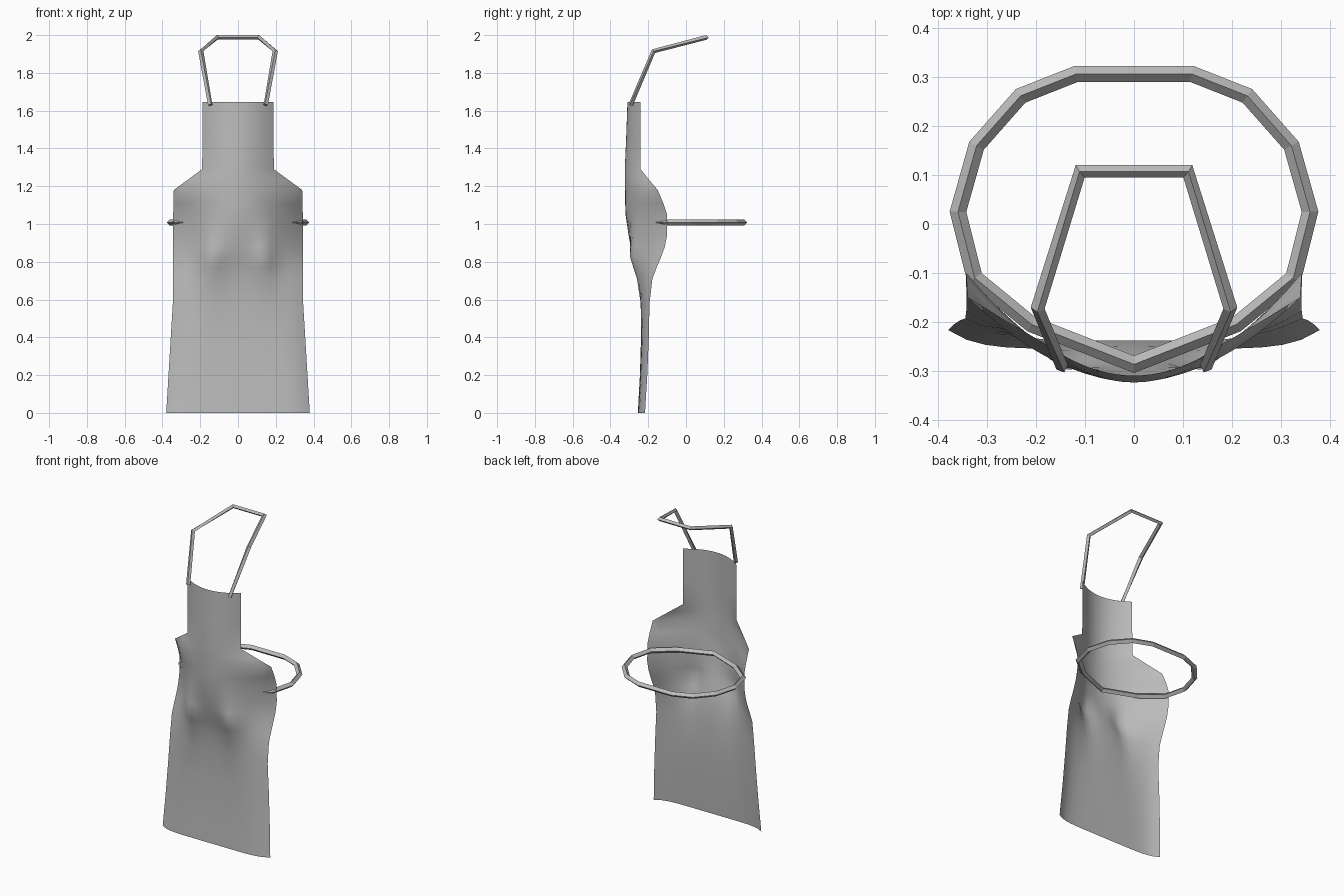
import bpy, bmesh, math
from mathutils import Vector

if "Cube" in bpy.data.objects:
    bpy.data.objects.remove(bpy.data.objects["Cube"])

cloth = bpy.data.materials.new("grey cloth")
cloth.diffuse_color = (0.5, 0.5, 0.5, 1)
cloth.use_nodes = True
cloth.node_tree.nodes["Principled BSDF"].inputs["Base Color"].default_value = cloth.diffuse_color


def finish(name, bm, smooth):
    bmesh.ops.recalc_face_normals(bm, faces=bm.faces)
    me = bpy.data.meshes.new(name)
    bm.to_mesh(me)
    bm.free()
    me.materials.append(cloth)
    ob = bpy.data.objects.new(name, me)
    bpy.context.collection.objects.link(ob)
    if smooth:
        bpy.context.view_layer.objects.active = ob
        ob.select_set(True)
        bpy.ops.object.shade_smooth_by_angle(angle=math.radians(50))
        ob.select_set(False)
    return ob


def strap(name, path, radius, closed):
    """Mitred four-sided strap with a ridge on top."""
    pts = [Vector(p) for p in path]
    n = len(pts)
    bm = bmesh.new()
    rings = []
    for i, p in enumerate(pts):
        a = pts[i - 1] if (i or closed) else None
        b = pts[(i + 1) % n] if (i < n - 1 or closed) else None
        d1 = (p - a).normalized() if a else (b - p).normalized()
        d2 = (b - p).normalized() if b else d1
        t = (d1 + d2).normalized()
        side = t.cross(Vector((0, 0, 1))).normalized()
        up = side.cross(t)
        miter = 1 / max(0.6, t.dot(d1))
        rings.append([bm.verts.new(p + o * radius) for o in
                      (side * miter, up, -side * miter, -up)])
    for i in range(n if closed else n - 1):
        r, s = rings[i], rings[(i + 1) % n]
        for k in range(4):
            bm.faces.new((r[k], r[(k + 1) % 4], s[(k + 1) % 4], s[k]))
    if not closed:
        bm.faces.new(rings[0])
        bm.faces.new(rings[-1])
    return finish(name, bm, False)


# Apron sheet: height, half width, centre y, edge y, curve power, thigh bulge
rows = [
    (0.00, 0.380, -0.255, -0.217, 7.0, 0.0),
    (0.20, 0.368, -0.244, -0.205, 6.0, 0.0),
    (0.40, 0.356, -0.238, -0.197, 5.0, 0.0),
    (0.58, 0.345, -0.238, -0.193, 4.0, 0.003),
    (0.71, 0.343, -0.250, -0.178, 3.0, 0.014),
    (0.77, 0.343, -0.263, -0.155, 2.6, 0.026),
    (0.83, 0.343, -0.280, -0.130, 2.3, 0.036),
    (0.88, 0.344, -0.292, -0.112, 2.1, 0.026),
    (0.94, 0.344, -0.304, -0.100, 2.0, 0.012),
    (1.05, 0.343, -0.320, -0.100, 1.9, 0.0),
    (1.11, 0.342, -0.322, -0.120, 1.9, 0.0),
    (1.18, 0.340, -0.323, -0.150, 1.9, 0.0),
    (1.235, 0.265, -0.324, -0.196, 1.9, 0.0),
    (1.29, 0.190, -0.324, -0.240, 2.0, 0.0),
    (1.45, 0.188, -0.317, -0.240, 2.0, 0.0),
    (1.645, 0.188, -0.310, -0.240, 2.0, 0.0),
]
COLS = 20
bm = bmesh.new()
grid = []
for z, hw, yc, ye, p, bulge in rows:
    line = []
    for c in range(COLS + 1):
        t = 2 * c / COLS - 1
        x = t * hw
        y = yc + (ye - yc) * abs(t) ** p
        y -= bulge * math.exp(-((abs(x) - 0.14) / 0.06) ** 2)
        line.append(bm.verts.new((x, y, z)))
    grid.append(line)
for lo, hi in zip(grid, grid[1:]):
    for c in range(COLS):
        bm.faces.new((lo[c], lo[c + 1], hi[c + 1], hi[c]))
finish("apron_sheet", bm, True)

# Waist tie: closed loop of straight segments
half = [(0.118, 0.307), (0.232, 0.262), (0.322, 0.16),
        (0.360, 0.025), (0.326, -0.110), (0.210, -0.205)]
loop = half + [(0, -0.287)] + [(-x, y) for x, y in reversed(half)]
strap("waist_tie", [(x, y, 1.008) for x, y in loop], 0.0165, True)

# Neck strap: open loop rising from the bib corners
half = [(0.147, -0.293, 1.63), (0.197, -0.172, 1.915), (0.110, 0.108, 1.988)]
strap("neck_strap", half + [(-x, y, z) for x, y, z in reversed(half)],
      0.0125, False)
